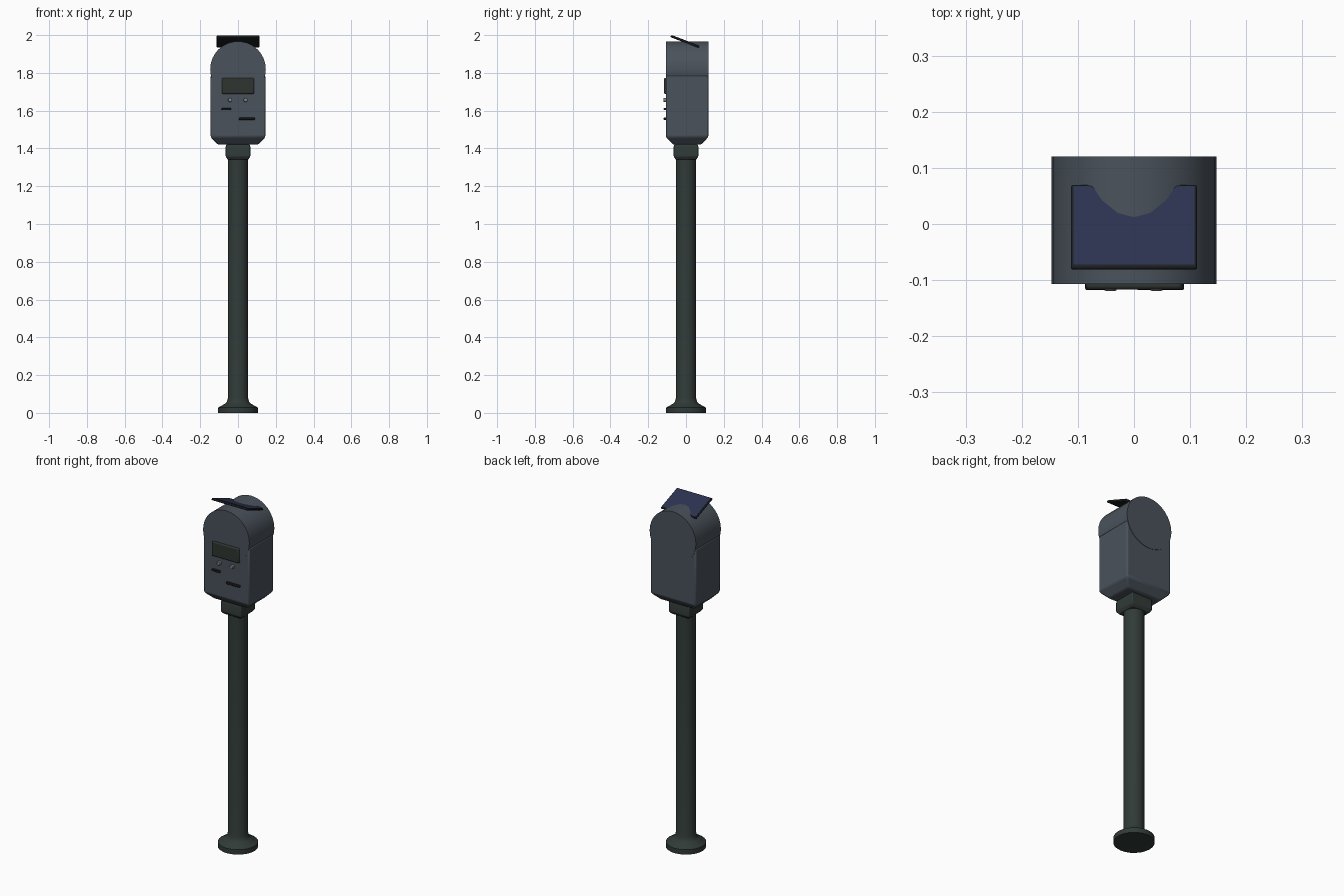
import bpy, bmesh, math
from mathutils import Matrix

if "Cube" in bpy.data.objects:
    bpy.data.objects.remove(bpy.data.objects["Cube"])


def material(name, rgb):
    m = bpy.data.materials.new(name)
    m.diffuse_color = (*rgb, 1)
    m.use_nodes = True
    m.node_tree.nodes["Principled BSDF"].inputs["Base Color"].default_value = m.diffuse_color
    return m


HEAD = material("head_paint", (0.068, 0.085, 0.105))
POLE = material("pole_paint", (0.03, 0.043, 0.038))
DARK = material("dark_trim", (0.012, 0.014, 0.015))
SCREEN = material("screen_glass", (0.028, 0.036, 0.030))
BLUE = material("solar_blue", (0.025, 0.033, 0.080))
METAL = material("button_metal", (0.22, 0.23, 0.24))


def finish(name, bm, mat, bevel=0, segments=2, smooth=True):
    bmesh.ops.recalc_face_normals(bm, faces=bm.faces)
    me = bpy.data.meshes.new(name)
    bm.to_mesh(me)
    bm.free()
    me.materials.append(mat)
    ob = bpy.data.objects.new(name, me)
    bpy.context.collection.objects.link(ob)
    bpy.ops.object.select_all(action='DESELECT')
    ob.select_set(True)
    bpy.context.view_layer.objects.active = ob
    if bevel:
        mod = ob.modifiers.new("bevel", 'BEVEL')
        mod.width, mod.segments = bevel, segments
    if smooth:
        bpy.ops.object.shade_smooth_by_angle(angle=math.radians(30))
    return ob


def lathe(name, profile, mat, sides):
    bm = bmesh.new()
    rings = [[bm.verts.new((r * math.cos(2 * math.pi * i / sides),
                            r * math.sin(2 * math.pi * i / sides), z))
              for i in range(sides)] for r, z in profile]
    for a, b in zip(rings, rings[1:]):
        for i in range(sides):
            j = (i + 1) % sides
            bm.faces.new((a[i], a[j], b[j], b[i]))
    bm.faces.new(rings[0])
    bm.faces.new(rings[-1])
    return finish(name, bm, mat)


def stacked_box(name, sections, mat, **kw):
    """Rectangular sections: (half x, y min, y max, z)."""
    bm = bmesh.new()
    rings = [[bm.verts.new(p) for p in ((-x, y0, z), (x, y0, z), (x, y1, z), (-x, y1, z))]
             for x, y0, y1, z in sections]
    for a, b in zip(rings, rings[1:]):
        for i in range(4):
            j = (i + 1) % 4
            bm.faces.new((a[i], a[j], b[j], b[i]))
    bm.faces.new(rings[0])
    bm.faces.new(rings[-1])
    return finish(name, bm, mat, **kw)


def box(name, size, loc, mat, **kw):
    bm = bmesh.new()
    bmesh.ops.create_cube(bm, size=1, matrix=Matrix.Diagonal((*size, 1)))
    ob = finish(name, bm, mat, **kw)
    ob.location = loc
    return ob


def y_cylinder(name, radius, y0, y1, x, z, mat, sides, **kw):
    bm = bmesh.new()
    rot = Matrix.Rotation(math.pi / 2, 4, 'X')
    bmesh.ops.create_cone(bm, cap_ends=True, segments=sides, radius1=radius,
                          radius2=radius, depth=y1 - y0, matrix=rot)
    ob = finish(name, bm, mat, **kw)
    ob.location = (x, (y0 + y1) / 2, z)
    return ob


# Pole with flared foot
lathe("pole", [(0.105, 0), (0.105, 0.028), (0.066, 0.05), (0.058, 0.06),
               (0.053, 0.08), (0.053, 1.36)], POLE, 24)

# Square collar under the head
stacked_box("collar", [(0.055, -0.055, 0.055, 1.342), (0.065, -0.065, 0.065, 1.357),
                       (0.065, -0.065, 0.065, 1.41), (0.06, -0.06, 0.06, 1.425)], POLE,
            bevel=0.003)

# Head: chamfered body and round hood
stacked_box("head_body", [(0.106, -0.068, 0.08, 1.42), (0.145, -0.106, 0.118, 1.46),
                          (0.145, -0.106, 0.118, 1.787)], HEAD, bevel=0.008)
y_cylinder("head_hood", 0.147, -0.107, 0.12, 0, 1.82, HEAD, 32)

# Tilted solar panel in its frame
tilt = -math.radians(20.8)
frame = box("solar_frame", (0.225, 0.16, 0.011), (0, -0.006, 1.966), DARK, bevel=0.004)
cells = box("solar_cells", (0.216, 0.149, 0.002), (0, -0.0025, 1.9715), BLUE, smooth=False)
for ob in (frame, cells):
    ob.rotation_euler.x = tilt

# Screen, buttons and slots on the front
box("screen", (0.172, 0.022, 0.084), (0, -0.106, 1.731), SCREEN, bevel=0.006)
for side, x in (("left", -0.042), ("right", 0.04)):
    y_cylinder("button_" + side, 0.011, -0.119, -0.1, x, 1.657, METAL, 16, bevel=0.002)
box("coin_slot", (0.05, 0.02, 0.011), (-0.062, -0.108, 1.608), DARK, bevel=0.003)
box("ticket_slot", (0.084, 0.02, 0.012), (0.047, -0.108, 1.557), DARK, bevel=0.003)
